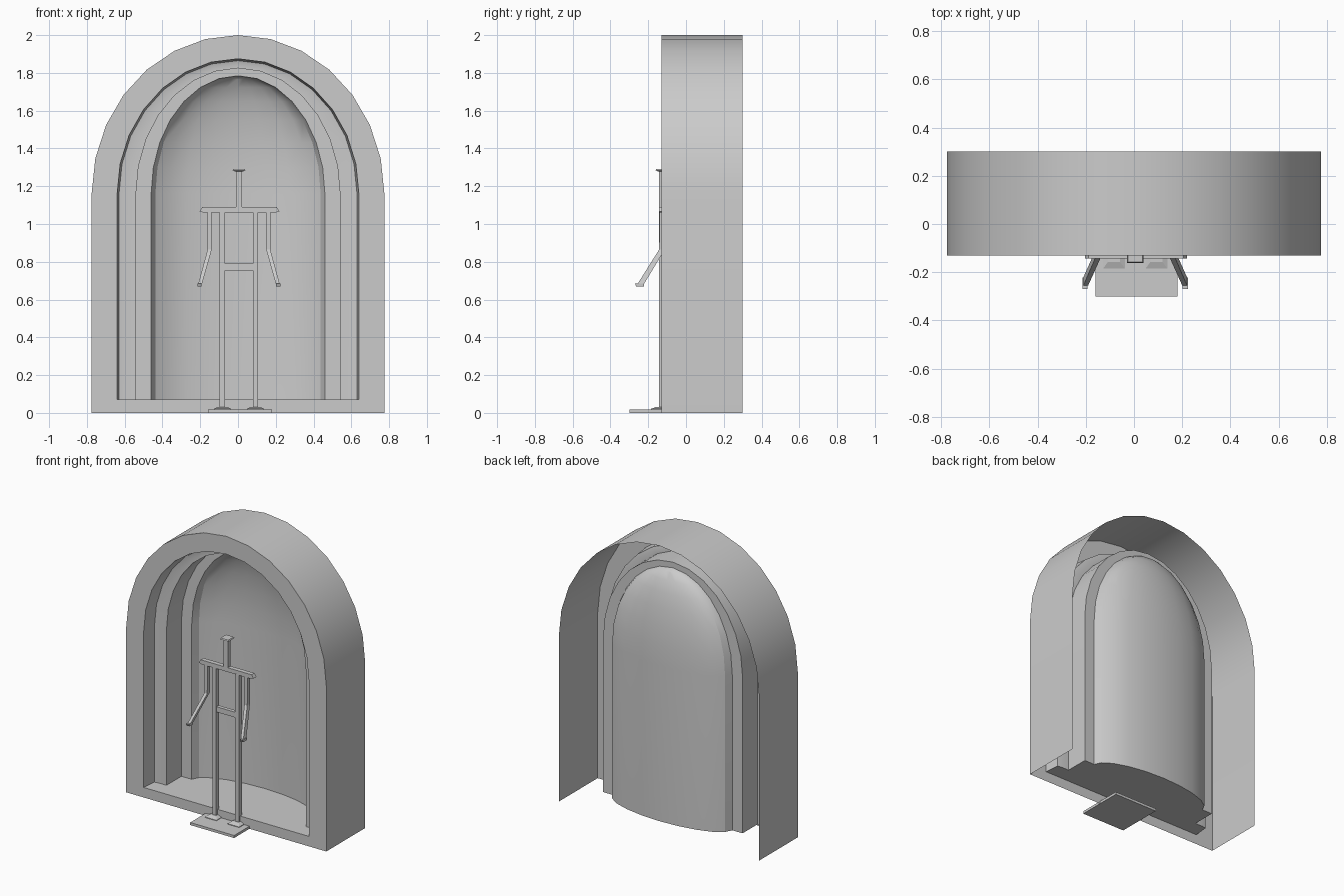
import bpy
import math

if "Cube" in bpy.data.objects:
    bpy.data.objects.remove(bpy.data.objects["Cube"])

SPRING = 1.16   # height where the arch starts
SILL = 0.07     # inner floor height
CX = 0.005      # centre of the display stand


def make(name, verts, faces, smooth=False):
    mesh = bpy.data.meshes.new(name)
    mesh.from_pydata(verts, [], faces)
    mesh.validate()
    obj = bpy.data.objects.new(name, mesh)
    bpy.context.collection.objects.link(obj)
    if smooth:
        bpy.ops.object.select_all(action='DESELECT')
        obj.select_set(True)
        bpy.context.view_layer.objects.active = obj
        bpy.ops.object.shade_smooth_by_angle(angle=math.radians(30))
    return obj


def arch(w, top, y, base):
    """Arch outline from the left foot over the crown to the right foot."""
    pts = [(-w, y, base)]
    for i in range(15):
        a = math.pi * i / 14
        pts.append((-w * math.cos(a), y, SPRING + (top - SPRING) * math.sin(a)))
    return pts + [(w, y, base)]


def loft(name, sections):
    """Solid through horizontal rectangles (x, y, z, half_x, half_y)."""
    verts, faces = [], []
    for x, y, z, hx, hy in sections:
        verts += [(x - hx, y - hy, z), (x + hx, y - hy, z),
                  (x + hx, y + hy, z), (x - hx, y + hy, z)]
    for k in range(len(sections) - 1):
        for i in range(4):
            j = (i + 1) % 4
            faces.append((4*k + i, 4*k + j, 4*k + 4 + j, 4*k + 4 + i))
    n = len(verts)
    faces += [(3, 2, 1, 0), (n - 4, n - 3, n - 2, n - 1)]
    if sections[0][2] > sections[-1][2]:
        faces = [f[::-1] for f in faces]
    return make(name, verts, faces)


# Stepped arch frame: outer shell, front ring, reveals and back flange
rings = [(0.775, 2.0, 0.30, 0), (0.775, 2.0, -0.13, 0), (0.64, 1.875, -0.13, SILL),
         (0.63, 1.865, -0.025, SILL), (0.60, 1.85, -0.02, SILL),
         (0.54, 1.825, -0.02, SILL), (0.54, 1.825, 0.145, SILL), (0.46, 1.785, 0.145, SILL)]
verts, faces = [], []
for r in rings:
    verts += arch(*r)
N = len(verts) // len(rings)
for k in range(len(rings) - 1):
    for i in range(N - 1):
        a, b = k * N + i, (k + 1) * N + i
        faces.append((a, b, b + 1, a + 1))
# front sill joins the feet of the front ring
faces.append((N, 2 * N - 1, 3 * N - 1, 2 * N))
make("arch_frame", verts, faces, True)

# Curved niche back with a half-dome top
SEG = 10


def niche_row(w, z):
    return [(-w * math.cos(math.pi * j / SEG),
             0.145 + 0.153 * (w / 0.46) * math.sin(math.pi * j / SEG), z)
            for j in range(SEG + 1)]


verts = niche_row(0.46, SILL)
for k in range(7):
    a = math.pi / 2 * k / 7
    verts += niche_row(0.46 * math.cos(a), SPRING + 0.625 * math.sin(a))
R = SEG + 1
faces = [(r * R + j, r * R + j + 1, (r + 1) * R + j + 1, (r + 1) * R + j)
         for r in range(7) for j in range(SEG)]
tip = len(verts)
verts.append((0, 0.145, 1.785))
faces += [(7 * R + j, 7 * R + j + 1, tip) for j in range(SEG)]
make("niche_back", verts, faces, True)

# Floor follows the feet of the steps and the niche curve
side = [(w, y, SILL) for w, _, y, _ in rings[2:7]]
plan = side + niche_row(0.46, SILL)[::-1] + [(-x, y, z) for x, y, z in side[::-1]]
make("niche_floor", plan, [tuple(range(len(plan)))])

# Display stand: base, neck, head cap, shoulders and hip bar
Y = -0.127
loft("stand_base", [(0.01, -0.135, 0, 0.17, 0.165), (0.01, -0.135, 0.018, 0.17, 0.165)])
loft("neck", [(CX, Y, 1.085, 0.016, 0.016), (CX, Y, 1.28, 0.016, 0.016)])
loft("head_cap", [(CX, Y, 1.277, 0.018, 0.018), (CX, Y, 1.284, 0.034, 0.034),
                  (CX, Y, 1.292, 0.03, 0.03)])
loft("shoulder_bar", [(0.008, Y, 1.06, 0.19, 0.016), (0.008, Y, 1.067, 0.212, 0.016),
                      (0.008, Y, 1.09, 0.197, 0.016)])
loft("hip_bar", [(CX, Y, 0.755, 0.075, 0.013), (CX, Y, 0.792, 0.075, 0.013)])

# Mirrored legs, feet and arms
for s, label in ((-1, "left"), (1, "right")):
    x = CX + s * 0.088
    loft(label + "_leg", [(x, Y, 0.02, 0.014, 0.017), (x, Y, 1.065, 0.014, 0.017)])
    loft(label + "_foot", [(x, Y, 0.017, 0.045, 0.058), (x, Y, 0.022, 0.045, 0.058),
                           (x, Y, 0.032, 0.025, 0.03)])
    loft(label + "_arm", [(CX + s * 0.155, Y, 1.065, 0.011, 0.013),
                          (CX + s * 0.155, Y, 0.865, 0.011, 0.015),
                          (CX + s * 0.205, -0.238, 0.685, 0.01, 0.017)])
    loft(label + "_hand", [(CX + s * 0.208, -0.243, 0.668, 0.011, 0.02),
                           (CX + s * 0.208, -0.246, 0.685, 0.011, 0.024)])
